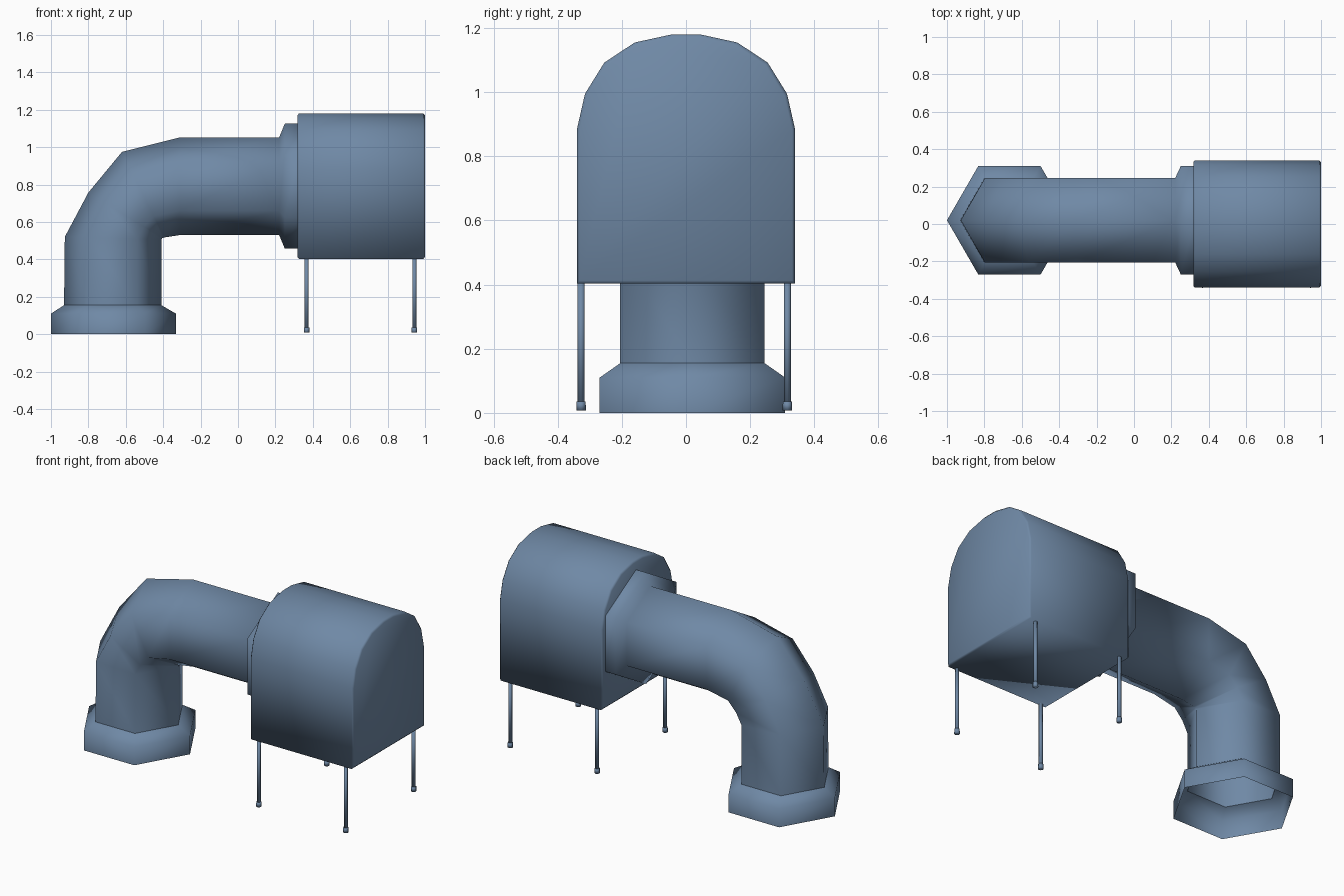
import bpy, bmesh, math
from mathutils import Vector

if "Cube" in bpy.data.objects:
    bpy.data.objects.remove(bpy.data.objects["Cube"])

Y0 = 0.02  # pipe centre line in y

# Slate blue for the whole model
slate = bpy.data.materials.new("slate_blue")
slate.diffuse_color = (0.16, 0.25, 0.38, 1.0)
slate.use_nodes = True
slate.node_tree.nodes["Principled BSDF"].inputs["Base Color"].default_value = slate.diffuse_color


def finish(name, bm):
    bmesh.ops.recalc_face_normals(bm, faces=bm.faces)
    for f in bm.faces:
        f.smooth = True
    me = bpy.data.meshes.new(name)
    bm.to_mesh(me)
    bm.free()
    me.materials.append(slate)
    ob = bpy.data.objects.new(name, me)
    bpy.context.collection.objects.link(ob)
    return ob


def bridge(bm, loops):
    n = len(loops[0])
    for a, b in zip(loops, loops[1:]):
        for k in range(n):
            m = (k + 1) % n
            bm.faces.new((a[k], a[m], b[m], b[k]))


def hex_shell(name, rings):
    """Open six-sided tube; each ring is (outer xz, inner xz, radius in y)."""
    bm = bmesh.new()
    loops = []
    for (ox, oz), (ix, iz), r in rings:
        c = Vector(((ox + ix) / 2, Y0, (oz + iz) / 2))
        axis = Vector((ox, Y0, oz)) - c
        loops.append([bm.verts.new(c + axis * math.cos(k * math.pi / 3)
                                   + Vector((0, r * math.sin(k * math.pi / 3), 0)))
                      for k in range(6)])
    bridge(bm, loops)
    return finish(name, bm)


# Bent pipe flaring into the collar at the housing
hex_shell("bent_pipe", [
    ((-0.93, 0.155), (-0.41, 0.155), 0.26),
    ((-0.926, 0.52), (-0.41, 0.505), 0.26),
    ((-0.80, 0.757), (-0.405, 0.513), 0.26),
    ((-0.62, 0.975), (-0.395, 0.517), 0.26),
    ((-0.31, 1.052), (-0.31, 0.53), 0.26),
    ((0.22, 1.052), (0.22, 0.53), 0.26),
    ((0.25, 1.125), (0.25, 0.458), 0.334),
    ((0.325, 1.125), (0.325, 0.458), 0.334)])

# Open collar at the floor
hex_shell("floor_collar", [
    ((-0.93, 0.155), (-0.41, 0.155), 0.26),
    ((-1.0, 0.11), (-0.332, 0.11), 0.334),
    ((-1.0, 0.0), (-0.332, 0.0), 0.334)])

# Arched housing with chamfered ends
half = [(0.34, 0.403), (0.34, 0.885), (0.315, 0.995),
        (0.255, 1.092), (0.16, 1.155), (0.045, 1.18)]
profile = half + [(-y, z) for y, z in reversed(half)]
bm = bmesh.new()
loops = []
for x, s in ((0.317, 0.974), (0.326, 1), (0.991, 1), (1.0, 0.974)):
    loops.append([bm.verts.new((x, y * s, 0.79 + (z - 0.79) * s)) for y, z in profile])
bridge(bm, loops)
bm.faces.new(loops[0])
bm.faces.new(loops[-1])
finish("housing", bm)


# Thin legs with feet
def rod(name, x, y, z0, z1, r0, r1):
    bm = bmesh.new()
    bmesh.ops.create_cone(bm, cap_ends=True, segments=8, radius1=r0, radius2=r1, depth=z1 - z0)
    bmesh.ops.translate(bm, verts=bm.verts, vec=(x, y, (z0 + z1) / 2))
    finish(name, bm)


for x, end in ((0.367, "inner"), (0.943, "outer")):
    for y, side in ((-0.327, "front"), (0.316, "back")):
        rod(f"{side}_{end}_leg", x, y, 0.03, 0.415, 0.011, 0.011)
        rod(f"{side}_{end}_foot", x, y, 0.008, 0.036, 0.015, 0.014)
